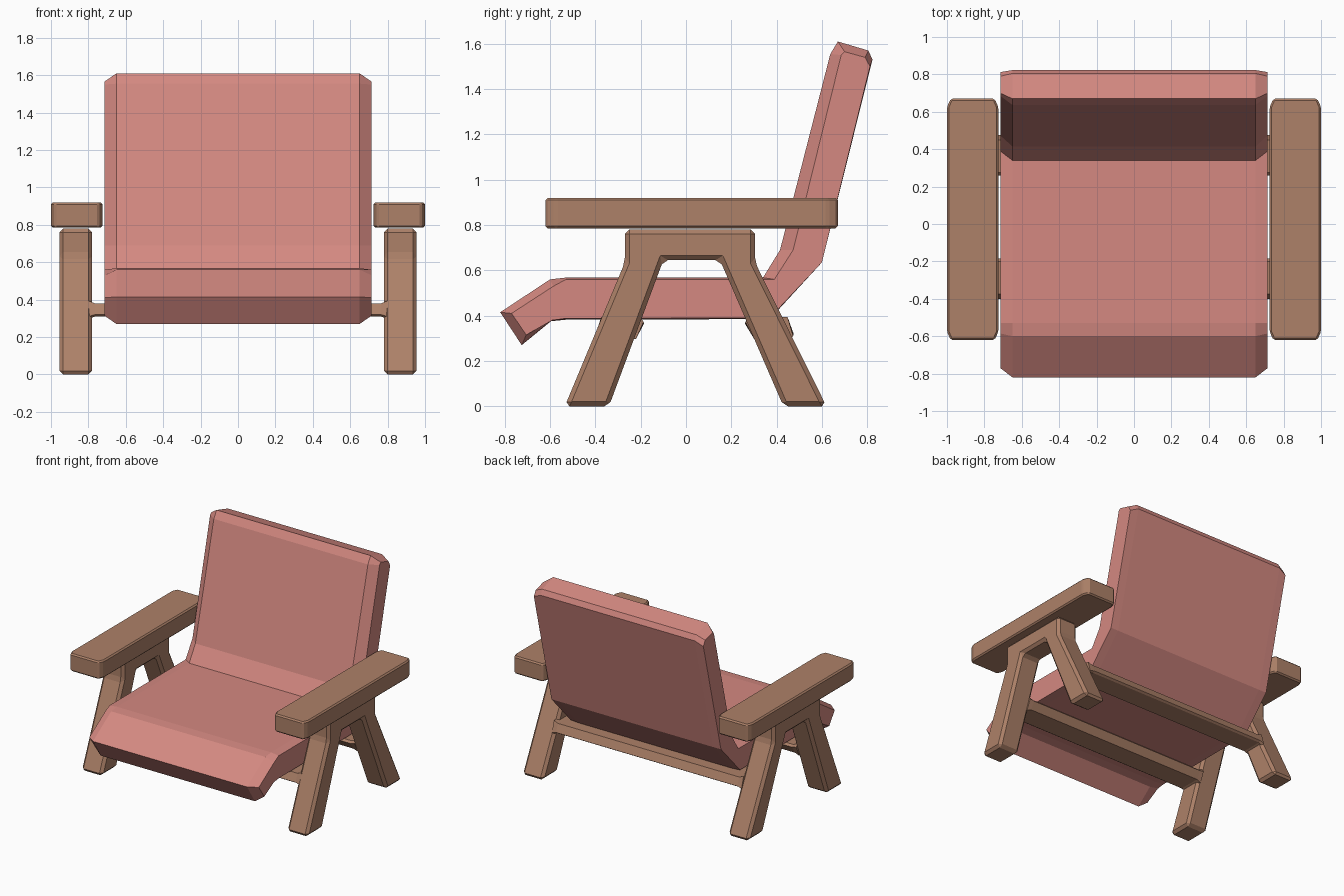
import bpy, bmesh

if "Cube" in bpy.data.objects:
    bpy.data.objects.remove(bpy.data.objects["Cube"])


def material(name, rgb):
    m = bpy.data.materials.new(name)
    m.diffuse_color = (*rgb, 1)
    m.use_nodes = True
    m.node_tree.nodes["Principled BSDF"].inputs["Base Color"].default_value = m.diffuse_color
    return m


fabric = material("fabric", (0.66, 0.25, 0.22))
wood = material("wood", (0.42, 0.22, 0.14))


def loft(name, sections, mat, bevel=0.0):
    """Join matching closed loops of 3D points and cap both ends."""
    bm = bmesh.new()
    rings = [[bm.verts.new(p) for p in s] for s in sections]
    for a, b in zip(rings, rings[1:]):
        n = len(a)
        for i in range(n):
            j = (i + 1) % n
            bm.faces.new((a[i], a[j], b[j], b[i]))
    bm.faces.new(rings[0])
    bm.faces.new(rings[-1])
    bmesh.ops.recalc_face_normals(bm, faces=bm.faces[:])
    if bevel:
        bmesh.ops.bevel(bm, geom=bm.edges[:], offset=bevel, segments=1,
                        profile=0.5, affect='EDGES')
    me = bpy.data.meshes.new(name)
    bm.to_mesh(me)
    bm.free()
    me.materials.append(mat)
    ob = bpy.data.objects.new(name, me)
    bpy.context.collection.objects.link(ob)
    return ob


def at_x(x, profile):
    return [(x, y, z) for y, z in profile]


# Cushion: bent seat and backrest, full profile plus inset end profile
core = [(-.82, .415), (-.6, .56), (-.53, .568), (.34, .568), (.415, .69),
        (.637, 1.555), (.67, 1.61), (.805, 1.57), (.823, 1.53),
        (.60, .635), (.37, .385), (-.53, .382), (-.6, .375), (-.725, .27)]
end = [(-.77, .41), (-.585, .53), (-.53, .56), (.39, .56), (.473, .69),
       (.685, 1.55), (.70, 1.565), (.79, 1.54), (.812, 1.50),
       (.60, .635), (.37, .39), (-.53, .388), (-.59, .38), (-.705, .315)]
loft("cushion", [at_x(-.715, end), at_x(-.65, core),
                 at_x(.65, core), at_x(.715, end)], fabric)

# Splayed leg frames and armrests on both sides
legs = [(-.535, 0), (-.27, .635), (-.27, .78), (.305, .78), (.305, .635),
        (.62, 0), (.43, 0), (.15, .645), (-.1, .645), (-.34, 0)]
arm = [(.745, -.62), (.98, -.62), (1.0, -.575), (1.0, .625),
       (.98, .67), (.745, .67), (.725, .625), (.725, -.575)]
for side, s in (("left", -1), ("right", 1)):
    loft(side + "_leg_frame", [at_x(s * .78, legs), at_x(s * .955, legs)],
         wood, 0.02)
    loft(side + "_armrest", [[(s * x, y, z) for x, y in arm]
                             for z in (.785, .92)], wood, 0.01)

# Crossbars between the leg frames, flared slightly where they meet the legs
for name, bar in (
        ("front_crossbar", [(-.40, .32), (-.385, .31), (-.22, .31),
                            (-.185, .365), (-.20, .38), (-.375, .38)]),
        ("rear_crossbar", [(.475, .32), (.46, .31), (.30, .31),
                           (.26, .365), (.275, .38), (.45, .38)])):
    cy = sum(p[0] for p in bar) / len(bar)
    wide = [(cy + (y - cy) * .98, .345 + (z - .345) * 1.4) for y, z in bar]
    loft(name, [at_x(-.80, wide), at_x(-.765, bar),
                at_x(.765, bar), at_x(.80, wide)], wood)
